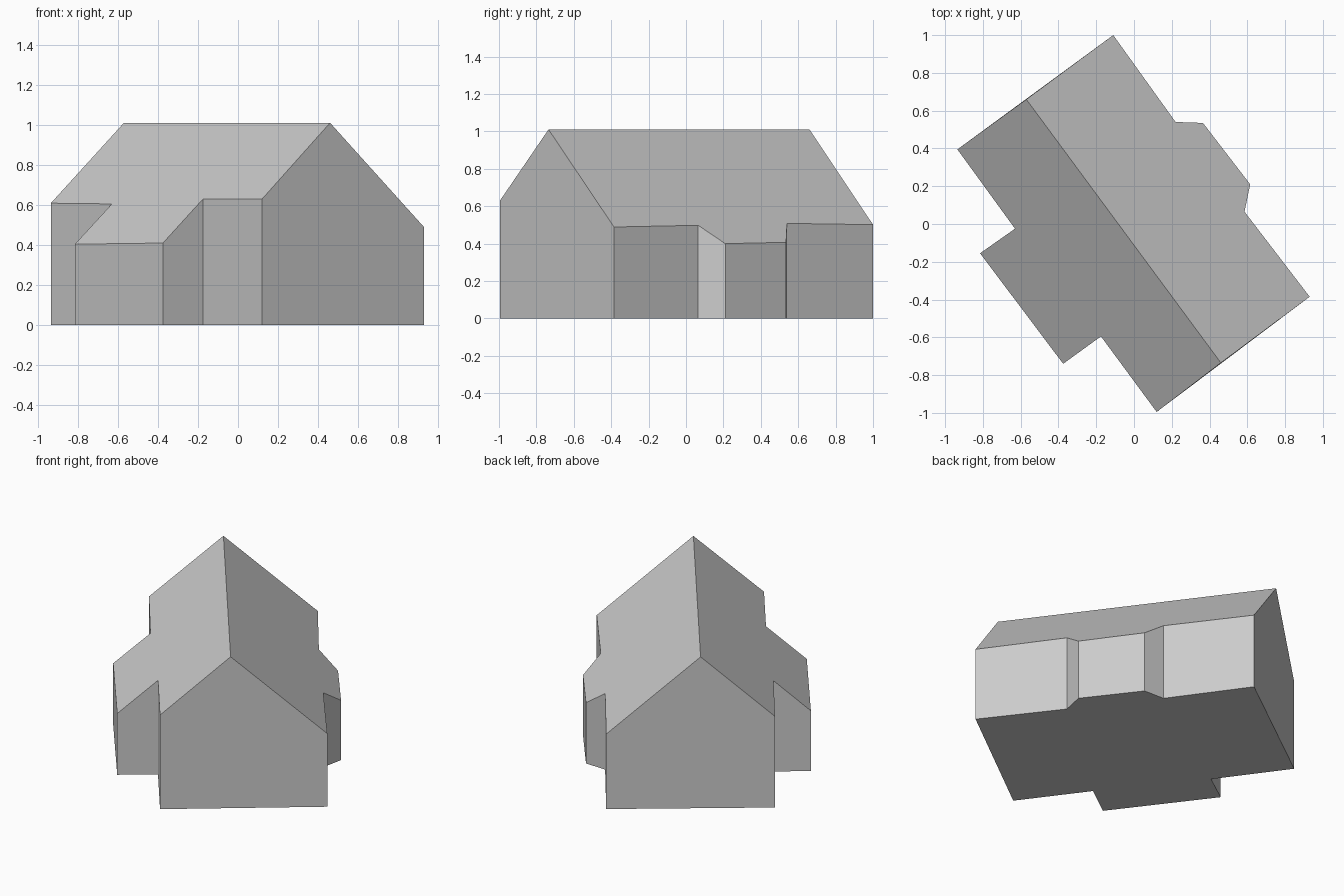
import bpy, bmesh
from mathutils import Vector

cube = bpy.data.objects.get("Cube")
if cube:
    bpy.data.objects.remove(cube, do_unlink=True)

# One plain grey for the walls and roof
grey = bpy.data.materials.new("plain_grey")
grey.use_nodes = True
colour = (0.6, 0.6, 0.6, 1)
grey.diffuse_color = colour
grey.node_tree.nodes["Principled BSDF"].inputs["Base Color"].default_value = colour

# Ridge ends and the outline of each side of the house
ridge_back, ridge_front = Vector((-0.57, 0.66)), Vector((0.46, -0.735))
RIDGE_HEIGHT, SLOPE = 1.01, 0.89
left_eaves = [(0.93, -0.385), (0.585, 0.065), (0.615, 0.21),
              (0.365, 0.535), (0.22, 0.54), (-0.11, 1.0)]
right_eaves = [(-0.935, 0.395), (-0.63, -0.025), (-0.815, -0.155),
               (-0.375, -0.74), (-0.175, -0.595), (0.12, -0.995)]
along = (ridge_front - ridge_back).normalized()


def roof_height(x, y):
    """Height of the pitched roof, falling evenly away from the ridge."""
    return RIDGE_HEIGHT - SLOPE * abs(along.cross(Vector((x, y)) - ridge_back))


# Floor in two halves, raised into walls and two roof slopes
bm = bmesh.new()
back, front = (bm.verts.new((*p, 0)) for p in (ridge_back, ridge_front))
for start, eaves, end in ((front, left_eaves, back), (back, right_eaves, front)):
    bm.faces.new([start] + [bm.verts.new((*p, 0)) for p in eaves] + [end])
floor = bm.faces[:]
raised = bmesh.ops.extrude_face_region(bm, geom=floor, use_keep_orig=True)
for item in raised["geom"]:
    if isinstance(item, bmesh.types.BMVert):
        item.co.z = roof_height(item.co.x, item.co.y)

# Remove any wall left inside under the ridge, then join the floor halves
inside = [f for f in bm.faces if back in f.verts and front in f.verts
          and f not in floor]
bmesh.ops.delete(bm, geom=inside, context="FACES_ONLY")
floor_seam = [e for e in bm.edges if back in e.verts and front in e.verts]
bmesh.ops.dissolve_edges(bm, edges=floor_seam, use_verts=False)

# Join the two halves of each gable wall
gable_seams = [e for e in bm.edges if (back in e.verts or front in e.verts)
               and abs(e.verts[0].co.z - e.verts[1].co.z) > 0.5]
bmesh.ops.dissolve_edges(bm, edges=gable_seams, use_verts=True)
bmesh.ops.recalc_face_normals(bm, faces=bm.faces[:])

mesh = bpy.data.meshes.new("house")
bm.to_mesh(mesh)
bm.free()
mesh.materials.append(grey)
house = bpy.data.objects.new("house", mesh)
bpy.context.collection.objects.link(house)
